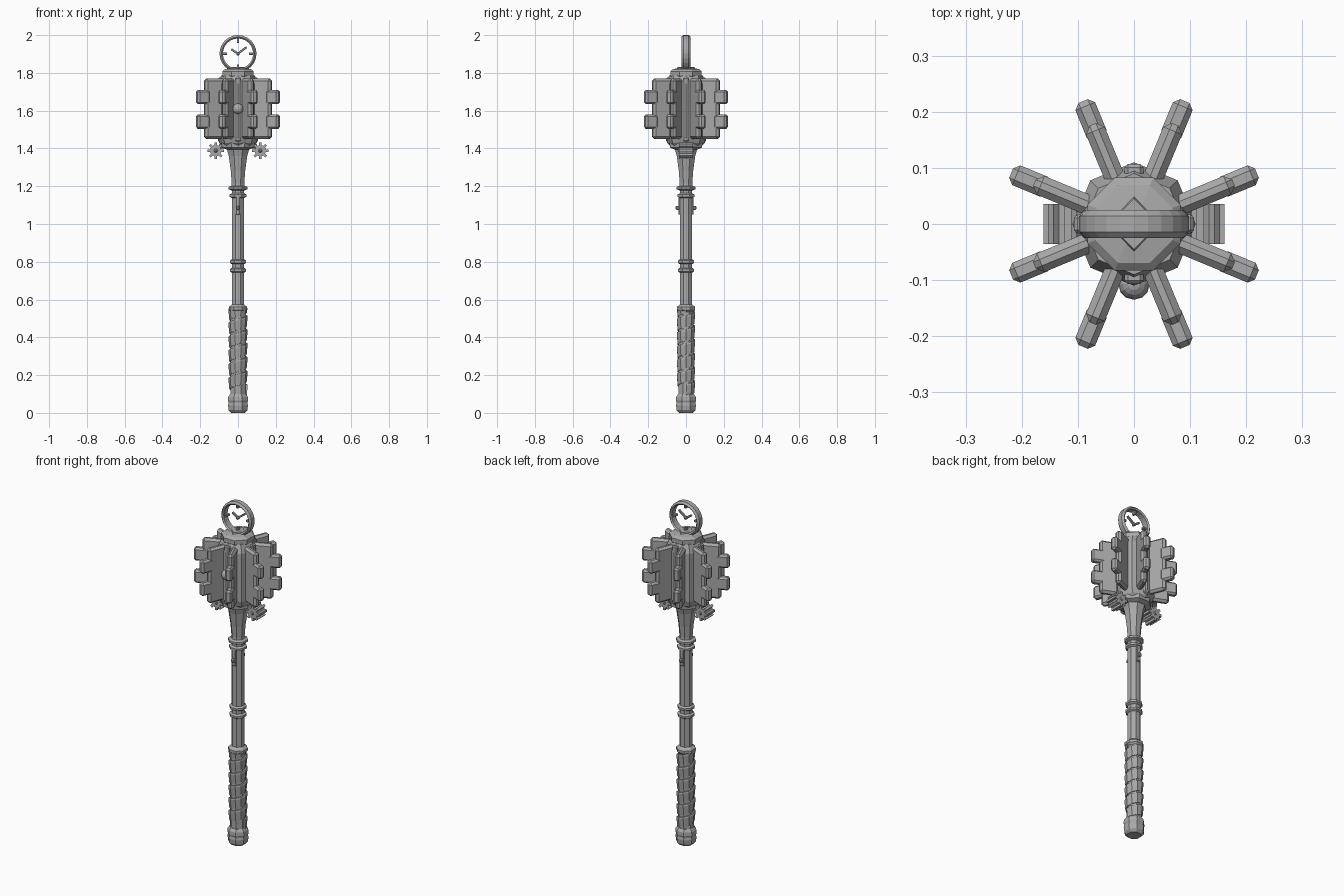
import bpy, bmesh, math
from mathutils import Matrix, Vector

if "Cube" in bpy.data.objects:
    bpy.data.objects.remove(bpy.data.objects["Cube"])

metal = bpy.data.materials.new("grey metal")
metal.diffuse_color = (0.4, 0.4, 0.4, 1)
metal.use_nodes = True
metal.node_tree.nodes["Principled BSDF"].inputs["Base Color"].default_value = metal.diffuse_color
PI = math.pi


def finish(name, bm, smooth=False):
    bmesh.ops.recalc_face_normals(bm, faces=bm.faces)
    me = bpy.data.meshes.new(name)
    bm.to_mesh(me)
    bm.free()
    for p in me.polygons:
        p.use_smooth = smooth
    ob = bpy.data.objects.new(name, me)
    me.materials.append(metal)
    bpy.context.collection.objects.link(ob)
    return ob


def lathe(name, profile, sides=8, flat_front=True):
    """Turned solid from (radius, z) pairs; radius is to the corners."""
    bm = bmesh.new()
    off = PI / sides if flat_front else 0
    rings = [[bm.verts.new((r * math.cos(off + 2 * PI * i / sides),
                            r * math.sin(off + 2 * PI * i / sides), z))
              for i in range(sides)] for r, z in profile]
    for a, b in zip(rings, rings[1:]):
        for i in range(sides):
            j = (i + 1) % sides
            bm.faces.new((a[i], a[j], b[j], b[i]))
    bm.faces.new(rings[0][::-1])
    bm.faces.new(rings[-1])
    return finish(name, bm)


def box(name, centre, size, bevel=0.0, matrix=Matrix()):
    bm = bmesh.new()
    bmesh.ops.create_cube(bm, size=1)
    bmesh.ops.scale(bm, vec=size, verts=bm.verts)
    if bevel:
        bmesh.ops.bevel(bm, geom=bm.edges[:], offset=bevel, segments=1, affect='EDGES')
    bmesh.ops.translate(bm, vec=centre, verts=bm.verts)
    bmesh.ops.transform(bm, matrix=matrix, verts=bm.verts)
    return finish(name, bm)


# Pommel, grip and shaft
lathe("pommel", [(0.04, 0), (0.054, 0.015), (0.057, 0.04), (0.054, 0.055),
                 (0.058, 0.065), (0.056, 0.085), (0.045, 0.1)])
lathe("grip_core", [(0.043, 0.08), (0.043, 0.55)])
lathe("grip_collar", [(0.043, 0.535), (0.053, 0.545), (0.053, 0.56), (0.035, 0.575)])
lathe("shaft", [(0.035, 0.56), (0.035, 1.2)])

# Overlapping spiral wrap on the grip
bm = bmesh.new()
turns, sides, pitch = 6, 10, 0.073
prev = None
for i in range(turns * sides + 1):
    a = 2 * PI * i / sides
    z = 0.09 + pitch * i / sides
    ring = [bm.verts.new((r * math.cos(a), r * math.sin(a), min(z + dz, 0.555)))
            for r, dz in ((0.038, 0), (0.046, 0), (0.051, 0.052), (0.049, 0.06), (0.038, 0.06))]
    if prev:
        for k in range(5):
            m = (k + 1) % 5
            bm.faces.new((prev[k], prev[m], ring[m], ring[k]))
    else:
        bm.faces.new(ring)
    prev = ring
bm.faces.new(prev[::-1])
finish("grip_wrap", bm)

# Raised bands on the shaft
for z, r in ((0.755, 0.047), (0.8, 0.047), (1.15, 0.048), (1.19, 0.054)):
    lathe("shaft_band", [(0.035, z - 0.013), (r, z - 0.006), (r, z + 0.006), (0.035, z + 0.013)])

# Small plates and studs below the upper bands
for s in (-1, 1):
    box("shaft_plate", (0, s * 0.034, 1.1), (0.024, 0.014, 0.1), 0.003)
    box("shaft_stud", (0, s * 0.045, 1.085), (0.022, 0.022, 0.022), 0.006)

# Flared neck
lathe("neck", [(0.038, 1.19), (0.036, 1.215), (0.041, 1.28), (0.053, 1.36), (0.068, 1.41)])

# Head core with base and cap
lathe("head_base", [(0.066, 1.395), (0.092, 1.405), (0.094, 1.43), (0.08, 1.45)])
lathe("head_core", [(0.08, 1.41), (0.1, 1.43), (0.11, 1.46), (0.11, 1.74), (0.09, 1.785)],
      flat_front=False)
lathe("head_cap", [(0.08, 1.77), (0.09, 1.785), (0.09, 1.808), (0.075, 1.82), (0.02, 1.828)])

# Slim ribs between flanges on the four main directions
for k in range(4):
    box("head_rib", (0.095, 0, 1.605), (0.024, 0.034, 0.34), 0.006,
        Matrix.Rotation(k * PI / 2, 4, 'Z'))

# Eight flanges, each with two teeth
for k in range(8):
    rot = Matrix.Rotation(PI / 8 + k * PI / 4, 4, 'Z')
    box("flange", (0.132, 0, 1.61), (0.12, 0.036, 0.32), 0.012, rot)
    for z in (1.542, 1.672):
        box("flange_tooth", (0.2, 0, z), (0.074, 0.038, 0.076), 0.01, rot)

# Round boss on the front
bm = bmesh.new()
bmesh.ops.create_uvsphere(bm, u_segments=12, v_segments=8, radius=0.028)
bmesh.ops.translate(bm, vec=(0, -0.107, 1.61), verts=bm.verts)
finish("front_boss", bm)

# Gears on a cross bar under the head
box("gear_bar", (0, 0, 1.412), (0.2, 0.05, 0.022), 0.004)
for s in (-1, 1):
    bm = bmesh.new()
    n = 8
    pts = []
    for i in range(n):
        for r, d in ((0.03, -0.3), (0.044, -0.2), (0.044, 0.2), (0.03, 0.3)):
            a = 2 * PI * (i + d) / n
            pts.append(bm.verts.new((s * 0.118 + r * math.cos(a), -0.036, 1.388 + r * math.sin(a))))
    face = bm.faces.new(pts)
    out = bmesh.ops.extrude_face_region(bm, geom=[face])
    bmesh.ops.translate(bm, vec=(0, 0.072, 0),
                        verts=[v for v in out["geom"] if isinstance(v, bmesh.types.BMVert)])
    finish("gear", bm)
    box("gear_axle", (s * 0.118, 0, 1.388), (0.02, 0.08, 0.02), 0.005)

# Clock ring on top
ZC = 1.902
bm = bmesh.new()
N = 24
section = ((0.08, -0.018), (0.088, -0.025), (0.098, -0.014),
           (0.098, 0.014), (0.088, 0.025), (0.08, 0.018))
rings = [[bm.verts.new((r * math.cos(2 * PI * i / N), y, ZC + r * math.sin(2 * PI * i / N)))
          for r, y in section] for i in range(N)]
for i in range(N):
    a, b = rings[i], rings[(i + 1) % N]
    for k in range(6):
        m = (k + 1) % 6
        bm.faces.new((a[k], a[m], b[m], b[k]))
finish("clock_ring", bm)


def spoke(name, angle, r0, r1, width, depth):
    """Bar in the clock plane, running outward from the clock centre."""
    m = Matrix.Translation((0, 0, ZC)) @ Matrix.Rotation(-math.radians(angle), 4, 'Y')
    box(name, ((r0 + r1) / 2, 0, 0), (r1 - r0, depth, width), 0.002, m)


for a in (0, 90, 180, 270):
    spoke("clock_mark", a, 0.057, 0.084, 0.012, 0.02)
spoke("long_hand", 37, -0.008, 0.057, 0.011, 0.014)
spoke("short_hand", 147, -0.008, 0.042, 0.011, 0.014)
box("clock_hub", (0, 0, ZC), (0.018, 0.022, 0.018), 0.005)

# Diamond-shaped foot holding the ring
lathe("ring_foot", [(0.055, 1.81), (0.045, 1.832)], sides=4, flat_front=False)
